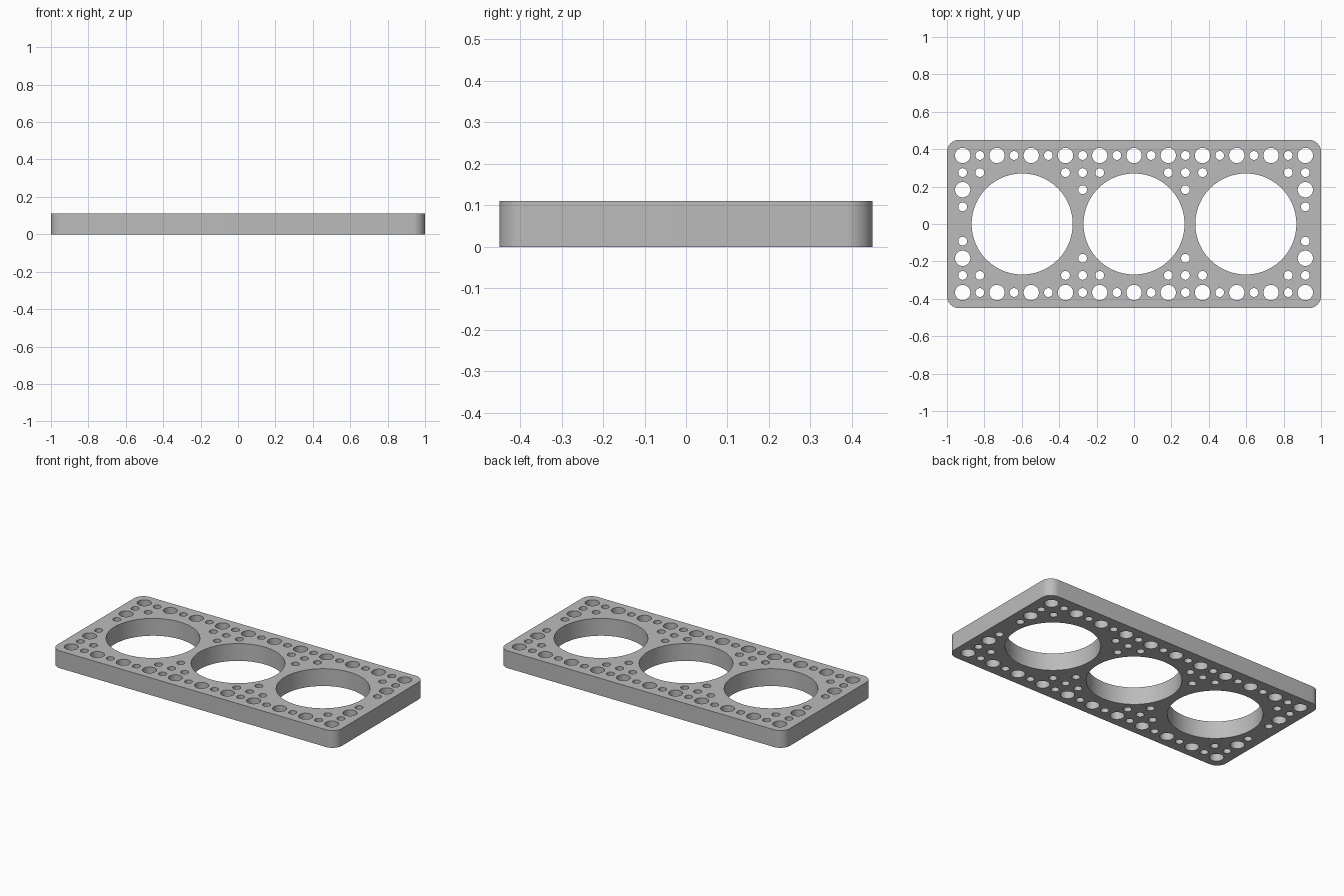
import bpy
import bmesh
from math import sin, cos, pi, radians

cube = bpy.data.objects.get("Cube")
if cube:
    bpy.data.objects.remove(cube)

HALF_X, HALF_Y, THICK, CORNER = 1.0, 0.45, 0.11, 0.065
PITCH = 0.0916          # half of the peg hole spacing
BIG, SMALL = 0.041, 0.0235

grey = bpy.data.materials.new("plain grey")
grey.use_nodes = True
grey.diffuse_color = (0.5, 0.5, 0.5, 1)
grey.node_tree.nodes["Principled BSDF"].inputs["Base Color"].default_value = (0.5, 0.5, 0.5, 1)

curve = bpy.data.curves.new("perforated_plate", 'CURVE')
curve.dimensions = '2D'
curve.fill_mode = 'BOTH'
curve.extrude = THICK / 2


def add_loop(points):
    spline = curve.splines.new('POLY')
    spline.points.add(len(points) - 1)
    for p, (x, y) in zip(spline.points, points):
        p.co = (x, y, 0, 1)
    spline.use_cyclic_u = True


def add_circle(cx, cy, r, sides):
    add_loop([(cx + r * cos(2 * pi * i / sides), cy + r * sin(2 * pi * i / sides))
              for i in range(sides)])


# Rounded rectangular outline
outline = []
for q, (sx, sy) in enumerate([(1, 1), (-1, 1), (-1, -1), (1, -1)]):
    for i in range(13):
        a = (q + i / 12) * pi / 2
        outline.append((sx * (HALF_X - CORNER) + CORNER * cos(a),
                        sy * (HALF_Y - CORNER) + CORNER * sin(a)))
add_loop(outline)

# Three large openings
for cx in (-0.598, 0, 0.598):
    add_circle(cx, 0, 0.27, 96)

# Peg holes, mirrored front to back
for side in (-1, 1):
    # Long row alternating large and small
    for i in range(-10, 11):
        add_circle(i * PITCH, side * 4 * PITCH, SMALL if i % 2 else BIG, 32)
    # Clusters at the ends and between the openings
    for end in (-1, 1):
        for i in (2, 3, 4, 9, 10):
            add_circle(end * i * PITCH, side * 3 * PITCH, SMALL, 32)
        add_circle(end * 3 * PITCH, side * 2 * PITCH, SMALL, 32)
        add_circle(end * 10 * PITCH, side * 2 * PITCH, BIG, 32)
        add_circle(end * 10 * PITCH, side * PITCH, SMALL, 32)

# Turn the filled profile into a solid plate
source = bpy.data.objects.new("plate_profile", curve)
bpy.context.collection.objects.link(source)
bpy.context.view_layer.update()
graph = bpy.context.evaluated_depsgraph_get()
mesh = bpy.data.meshes.new_from_object(source.evaluated_get(graph))
bpy.data.objects.remove(source)

bm = bmesh.new()
bm.from_mesh(mesh)
bmesh.ops.remove_doubles(bm, verts=bm.verts, dist=0.0001)
bmesh.ops.translate(bm, verts=bm.verts, vec=(0, 0, THICK / 2))
bmesh.ops.recalc_face_normals(bm, faces=bm.faces)
bm.to_mesh(mesh)
bm.free()

mesh.materials.clear()
mesh.materials.append(grey)
plate = bpy.data.objects.new("perforated_plate", mesh)
bpy.context.collection.objects.link(plate)
bpy.context.view_layer.objects.active = plate
plate.select_set(True)
bpy.ops.object.shade_smooth_by_angle(angle=radians(30))
